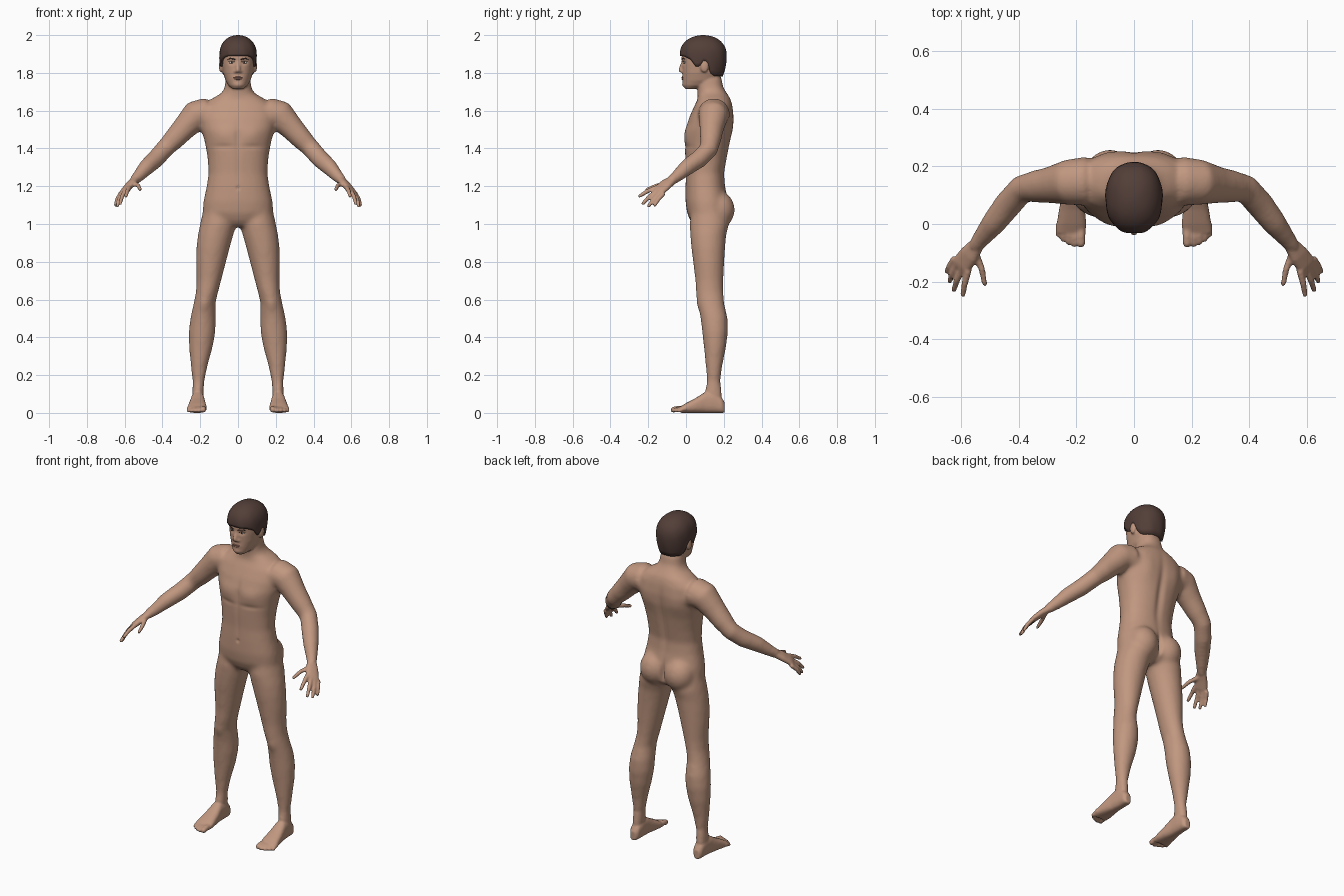
import bpy, bmesh, math
from mathutils import Vector, Matrix
from mathutils.bvhtree import BVHTree

if "Cube" in bpy.data.objects:
    bpy.data.objects.remove(bpy.data.objects["Cube"])


def mat(name, r, g, b):
    m = bpy.data.materials.new(name)
    m.diffuse_color = (r, g, b, 1)
    m.use_nodes = True
    m.node_tree.nodes["Principled BSDF"].inputs["Base Color"].default_value = m.diffuse_color
    return m


SKIN = mat("skin", .53, .31, .215)
HAIR = mat("dark_brown_hair", .085, .048, .039)
WHITE = mat("eye_white", .6, .55, .5)
DARK = mat("iris_dark", .03, .018, .013)
LIPS = mat("lip", .40, .19, .14)


def power(c, p):
    return math.copysign(abs(c) ** (2 / p), c)


def loft(bm, rings, p=2.0, n=24, both=False):
    """Skin a closed shape over (centre, half axis, half axis) rings."""
    for s in ((1, -1) if both else (1,)):
        rows = []
        for c, u, v in rings:
            row = []
            for i in range(n):
                a = 2 * math.pi * i / n
                q = c + u * power(math.cos(a), p) + v * power(math.sin(a), p)
                row.append(bm.verts.new((q.x * s, q.y, q.z)))
            rows.append(row)
        faces = [bm.faces.new(rows[0]), bm.faces.new(rows[-1])]
        for a, b in zip(rows, rows[1:]):
            for i in range(n):
                j = (i + 1) % n
                faces.append(bm.faces.new((a[i], a[j], b[j], b[i])))
        bmesh.ops.recalc_face_normals(bm, faces=faces)


def level(z, x0, x1, y0, y1):
    return (Vector(((x0 + x1) / 2, (y0 + y1) / 2, z)),
            Vector(((x1 - x0) / 2, 0, 0)), Vector((0, (y1 - y0) / 2, 0)))


def tube(bm, pts, both=True, n=16):
    """Round limb through (x, y, z, radius) points with a rounded tip."""
    P = [Vector(q[:3]) for q in pts]
    R = [q[3] for q in pts]
    d = (P[-1] - P[-2]).normalized()
    r = R[-1]
    P += [P[-1] + d * r * .6, P[-1] + d * r * .95]
    R += [r * .8, r * .35]
    rings = []
    for i, c in enumerate(P):
        t = (P[min(i + 1, len(P) - 1)] - P[max(i - 1, 0)]).normalized()
        ref = Vector((0, 0, 1)) if abs(t.z) < .9 else Vector((0, 1, 0))
        u = t.cross(ref).normalized()
        rings.append((c, u * R[i], t.cross(u) * R[i]))
    loft(bm, rings, n=n, both=both)


def ball(bm, c, r, both=True):
    for s in ((1, -1) if both else (1,)):
        bmesh.ops.create_uvsphere(
            bm, u_segments=20, v_segments=12, radius=1,
            matrix=Matrix.Translation((c[0] * s, c[1], c[2])) @ Matrix.Diagonal((*r, 1)))


def finish(bm, name, material):
    me = bpy.data.meshes.new(name)
    bm.to_mesh(me)
    me.materials.append(material)
    me.shade_smooth()
    ob = bpy.data.objects.new(name, me)
    bpy.context.collection.objects.link(ob)
    return ob


def fuse(bm, voxel, steps):
    """Weld overlapping pieces into one smooth surface."""
    ob = finish(bm, "blend", SKIN)
    m = ob.modifiers.new("weld", 'REMESH')
    m.mode, m.voxel_size = 'VOXEL', voxel
    m = ob.modifiers.new("soften", 'SMOOTH')
    m.factor, m.iterations = .5, steps
    me = bpy.data.meshes.new_from_object(
        ob.evaluated_get(bpy.context.evaluated_depsgraph_get()))
    bpy.data.objects.remove(ob)
    out = bmesh.new()
    out.from_mesh(me)
    bpy.data.meshes.remove(me)
    out.normal_update()
    return out


bm = bmesh.new()
# Torso and neck: height, half width, front, back
torso = [(.99, .1, .05, .18), (1.02, .165, .025, .22), (1.06, .185, .008, .225),
         (1.12, .18, 0, .22), (1.2, .163, 0, .205), (1.27, .153, .002, .2),
         (1.35, .158, -.002, .215), (1.43, .172, -.004, .23), (1.5, .19, 0, .245),
         (1.56, .2, .018, .25), (1.62, .19, .045, .245), (1.66, .14, .065, .235),
         (1.69, .085, .065, .215), (1.72, .068, .06, .195), (1.78, .062, .055, .185)]
loft(bm, [level(z, -w, w, a, b) for z, w, a, b in torso], p=2.3, n=32)
# Legs: height, inner, outer, front, back
legs = [(1.08, .02, .18, .03, .21), (1.0, .012, .198, .022, .225), (.94, .028, .21, .025, .21),
        (.88, .045, .217, .03, .205), (.8, .066, .22, .04, .2), (.7, .092, .217, .052, .195),
        (.64, .108, .22, .055, .195), (.58, .122, .232, .065, .2), (.5, .12, .25, .08, .218),
        (.43, .122, .258, .088, .22), (.35, .136, .257, .097, .21), (.25, .163, .248, .107, .19),
        (.17, .18, .238, .112, .18), (.1, .185, .24, .1, .19), (.05, .19, .24, .1, .19)]
loft(bm, [level(*r) for r in legs], both=True)
# Buttocks
ball(bm, (.083, .172, 1.075), (.085, .084, .095))
# Arms
tube(bm, [(.16, .148, 1.585, .083), (.225, .145, 1.575, .077), (.29, .135, 1.502, .061),
          (.34, .13, 1.448, .054), (.388, .122, 1.398, .047), (.435, .07, 1.345, .046),
          (.485, .005, 1.3, .041), (.525, -.045, 1.255, .031), (.548, -.075, 1.232, .026)], n=24)
trunk = fuse(bm, .012, 8)
for v in trunk.verts:
    v.co += v.normal * .003

# Head: height, half width, front, back
head = [(1.715, .028, -.004, .05), (1.733, .05, -.017, .13), (1.76, .066, -.018, .175),
        (1.8, .079, -.019, .19), (1.85, .086, -.022, .2), (1.9, .088, -.023, .205),
        (1.95, .08, -.008, .195), (1.98, .05, .03, .15)]
loft(trunk, [level(z, -w, w, a, b) for z, w, a, b in head], p=2.25, n=32)
# Nose and ears
tube(trunk, [(0, -.012, 1.868, .009), (0, -.02, 1.84, .011), (0, -.028, 1.815, .013)], both=False)
ball(trunk, (.012, -.02, 1.808), (.009, .011, .008))
ball(trunk, (.09, .098, 1.835), (.011, .022, .034))
# Palms
across = Vector((.047, .047, -.027)).normalized()
thick = across.cross(Vector((.05, -.07, -.055))).normalized()
loft(trunk, [(Vector(c), across * w, thick * t) for c, w, t in (
    ((.54, -.065, 1.238), .024, .021), ((.57, -.105, 1.21), .036, .019),
    ((.596, -.14, 1.18), .039, .016), ((.605, -.152, 1.17), .035, .011))], p=2.4, both=True)
# Fingers and thumb: base, joint, tip
for a, b, c in (((.575, -.16, 1.193), (.587, -.207, 1.172), (.593, -.245, 1.148)),
                ((.593, -.148, 1.18), (.614, -.195, 1.145), (.624, -.228, 1.108)),
                ((.608, -.135, 1.17), (.63, -.173, 1.13), (.639, -.198, 1.095)),
                ((.62, -.118, 1.162), (.64, -.147, 1.13), (.648, -.165, 1.1)),
                ((.55, -.1, 1.215), (.528, -.155, 1.203), (.518, -.207, 1.183))):
    tube(trunk, [(*a, .013), (*b, .0115), (*c, .0095)])
# Feet: distance back, inner, outer, height
feet = [(.205, .195, .23, .055), (.19, .183, .241, .08), (.15, .179, .245, .115),
        (.1, .177, .25, .11), (.05, .17, .26, .078), (0, .165, .268, .052), (-.03, .168, .27, .034)]
loft(trunk, [(Vector(((a + b) / 2, y, h / 2)), Vector(((b - a) / 2, 0, 0)), Vector((0, 0, h / 2)))
             for y, a, b, h in feet], p=2.6, both=True)
for x, y, r in ((.184, -.066, .016), (.207, -.07, .0115), (.227, -.063, .011),
                (.246, -.052, .0105), (.262, -.037, .01)):
    tube(trunk, [(x, 0, .022, r), (x, y + .025, .022, r), (x, y, r + .001, r)])

body = fuse(trunk, .006, 4)
# Soft sculpting: x, z, spread x, spread z, height, side (-1 front, 1 back)
for x, z, sx, sz, h, side in (
        (.034, 1.855, .017, .011, -.008, -1), (.03, 1.877, .028, .007, .003, -1),
        (0, 1.735, .02, .014, .004, -1), (0, 1.773, .03, .012, .003, -1),
        (.08, 1.47, .06, .045, .009, -1), (.08, 1.41, .06, .014, -.004, -1),
        (0, 1.46, .016, .08, -.006, -1), (0, 1.3, .012, .1, -.003, -1),
        (0, 1.19, .009, .01, -.006, -1), (.175, .58, .03, .035, .006, -1),
        (0, 1.4, .022, .17, -.011, 1), (.1, 1.52, .05, .07, .007, 1),
        (0, 1.07, .012, .06, -.018, 1)):
    for v in body.verts:
        d = ((abs(v.co.x) - x) / sx) ** 2 + ((v.co.z - z) / sz) ** 2
        if d < 9 and v.normal.y * side > 0:
            v.co.y += side * h * math.exp(-d) * abs(v.normal.y)
low = min(v.co.z for v in body.verts)
for v in body.verts:
    if v.co.z < .1:
        v.co.z -= low * (1 - v.co.z / .1)
body.normal_update()
surface = BVHTree.FromBMesh(body)
finish(body, "body", SKIN)


def face_y(x, z):
    return surface.ray_cast(Vector((x, -1, z)), Vector((0, 1, 0)))[0].y


# Eyes, brows and lips set on the face
for name, material, x, z, r in (("eyes", WHITE, .034, 1.855, (.014, .004, .006)),
                                ("irises", DARK, .033, 1.8555, (.0062, .0055, .0058))):
    bm = bmesh.new()
    ball(bm, (x, face_y(x, z), z), r)
    finish(bm, name, material)
bm = bmesh.new()
tube(bm, [(x, face_y(x, z) + .001, z, r) for x, z, r in (
    (.014, 1.871, .003), (.028, 1.876, .0042), (.042, 1.877, .004), (.054, 1.871, .002))], n=8)
finish(bm, "eyebrows", HAIR)
bm = bmesh.new()
tube(bm, [(x, face_y(x, 1.855) + .001, 1.861 - 8 * (x - .034) ** 2, .0022)
          for x in (.019, .027, .034, .042, .05)], n=8)
finish(bm, "eyelashes", DARK)
bm = bmesh.new()
for z, w, h in ((1.776, .025, .0042), (1.768, .021, .005)):
    ball(bm, (0, face_y(0, z) + .002, z), (w, .005, h), both=False)
finish(bm, "lips", LIPS)

# Hair cap with a hairline that drops from fringe to sideburn to nape
LINE = [(-.05, 1.893), (-.01, 1.888), (.025, 1.872), (.05, 1.835), (.072, 1.832),
        (.085, 1.865), (.115, 1.862), (.135, 1.8), (.17, 1.783), (.3, 1.78)]


def hairline(y):
    for (a, za), (b, zb) in zip(LINE, LINE[1:]):
        if a <= y <= b:
            return za + (zb - za) * (y - a) / (b - a)


bm = bmesh.new()
N, ROWS = 64, 14
rows = []
for k in range(-1, ROWS):
    row = []
    for i in range(N):
        a = 2 * math.pi * i / N
        cx, cy = power(math.cos(a), 2.25), power(math.sin(a), 2.25)
        z0 = hairline(.091 + .122 * cy)
        t = math.sin(max(k, 0) / ROWS * math.pi / 2)
        z = z0 + (2.0 - z0) * t
        f = math.sqrt(max(0, 1 - ((z - 1.89) / .11) ** 2.4)) if z > 1.89 else 1 - .16 * ((1.89 - z) / .11) ** 2
        f *= 1 + .012 * math.sin(9 * a + 30 * z) * (1 - t)
        f *= .84 if k < 0 else 1
        row.append(bm.verts.new((.099 * f * cx, .091 + .124 * f * cy, z)))
    rows.append(row)
for a, b in zip(rows, rows[1:]):
    for i in range(N):
        j = (i + 1) % N
        bm.faces.new((a[i], a[j], b[j], b[i]))
top = bm.verts.new((0, .091, 2.0))
for i in range(N):
    bm.faces.new((rows[-1][i], rows[-1][(i + 1) % N], top))
bmesh.ops.recalc_face_normals(bm, faces=bm.faces)
finish(bm, "hair", HAIR)
